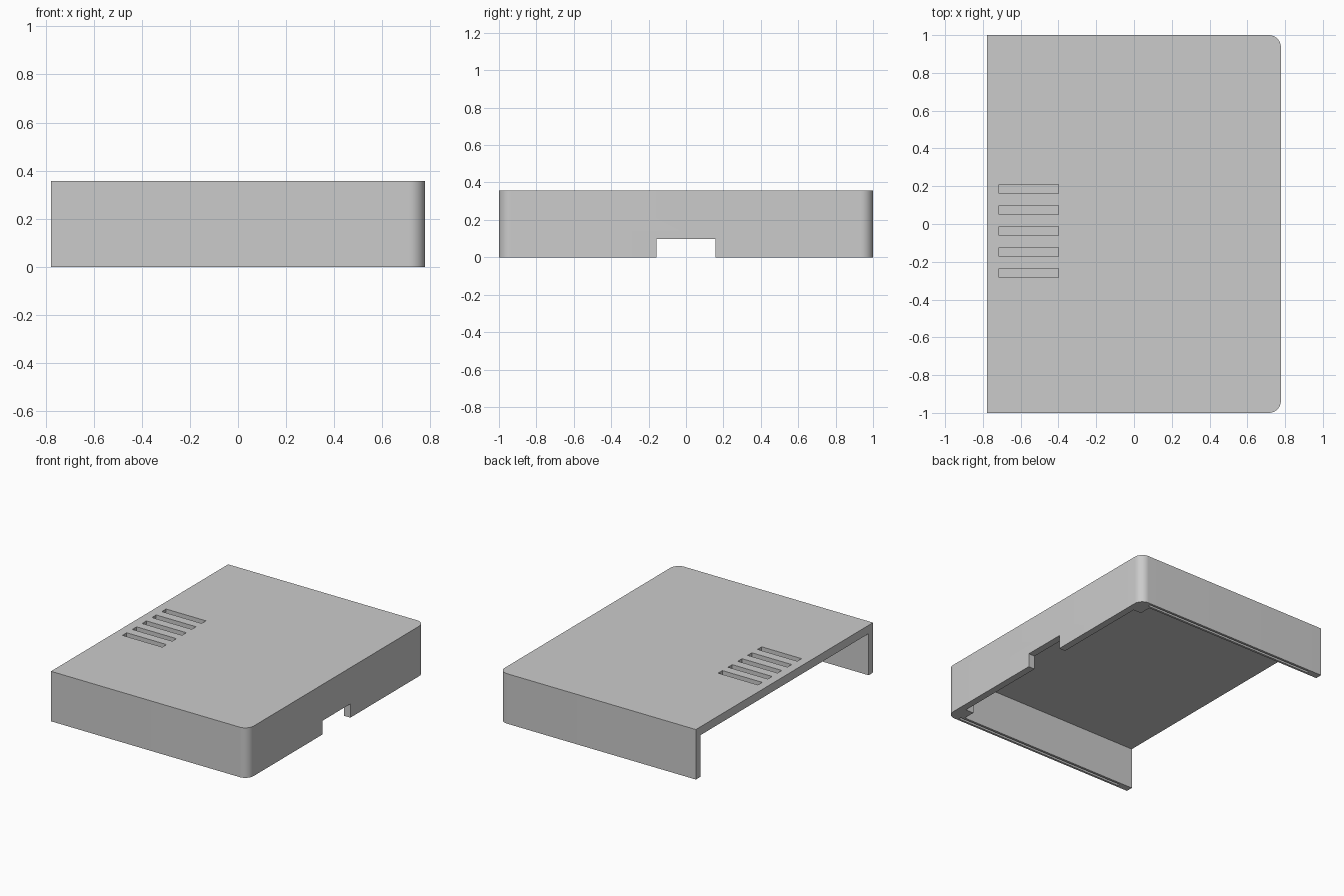
import bpy
import bmesh
import math

if "Cube" in bpy.data.objects:
    bpy.data.objects.remove(bpy.data.objects["Cube"], do_unlink=True)

X, Y, H = 0.778, 1.0, 0.357     # half width, half depth, height
WALL, ROOF, RADIUS = 0.05, 0.06, 0.065

grey = bpy.data.materials.new("plain grey")
grey.use_nodes = True
grey.diffuse_color = (0.6, 0.6, 0.6, 1)
grey.node_tree.nodes["Principled BSDF"].inputs["Base Color"].default_value = (0.6, 0.6, 0.6, 1)


def prism(name, outline, z0, z1):
    """Extrude a counter-clockwise outline from z0 to z1."""
    bm = bmesh.new()
    face = bm.faces.new([bm.verts.new((x, y, z0)) for x, y in outline])
    top = bmesh.ops.extrude_face_region(bm, geom=[face])["geom"]
    bmesh.ops.translate(bm, vec=(0, 0, z1 - z0),
                        verts=[v for v in top if isinstance(v, bmesh.types.BMVert)])
    bmesh.ops.recalc_face_normals(bm, faces=bm.faces)
    mesh = bpy.data.meshes.new(name)
    bm.to_mesh(mesh)
    bm.free()
    mesh.materials.append(grey)
    obj = bpy.data.objects.new(name, mesh)
    bpy.context.collection.objects.link(obj)
    return obj


def rect(x0, x1, y0, y1):
    return [(x0, y0), (x1, y0), (x1, y1), (x0, y1)]


def cut(target, cutter):
    """Subtract the cutter, then remove it."""
    mod = target.modifiers.new("cut", 'BOOLEAN')
    mod.operation, mod.solver, mod.object = 'DIFFERENCE', 'EXACT', cutter
    bpy.context.view_layer.update()
    deps = bpy.context.evaluated_depsgraph_get()
    mesh = bpy.data.meshes.new_from_object(target.evaluated_get(deps))
    target.modifiers.clear()
    target.data = mesh
    bpy.data.objects.remove(cutter, do_unlink=True)


# Outer body, rounded on the two closed corners
angles = [math.radians(90 * i / 12) for i in range(13)]
arc = [(X - RADIUS + RADIUS * math.cos(a), Y - RADIUS + RADIUS * math.sin(a)) for a in angles]
upper = arc + [(-X, Y)]
cover = prism("cover", [(x, -y) for x, y in reversed(upper)] + upper, 0, H)

# Cavity open at the bottom and one end, leaving a post in each closed corner
post_x, post_y = X - 0.113, Y - 0.137
half = [(X - WALL, post_y), (post_x, post_y), (post_x, Y - WALL), (-X - 0.1, Y - WALL)]
cut(cover, prism("cavity", [(x, -y) for x, y in reversed(half)] + half, -0.1, H - ROOF))

# Opening in the closed end wall
cut(cover, prism("notch", rect(X - 0.08, X + 0.1, -0.157, 0.157), -0.1, 0.098))

# Five shallow vent slots in the roof
for i in range(5):
    y = 0.185 - 0.111 * i
    cut(cover, prism("slot", rect(-0.715, -0.4, y - 0.024, y + 0.024), H - 0.03, H + 0.1))

# Thin groove under each side wall
for side in (-1, 1):
    y = side * (Y - 0.025)
    cut(cover, prism("groove", rect(-X + 0.09, X - 0.09, y - 0.009, y + 0.009), -0.1, 0.03))

bpy.ops.object.select_all(action='DESELECT')
cover.select_set(True)
bpy.context.view_layer.objects.active = cover
bpy.ops.object.shade_smooth_by_angle(angle=math.radians(30))
